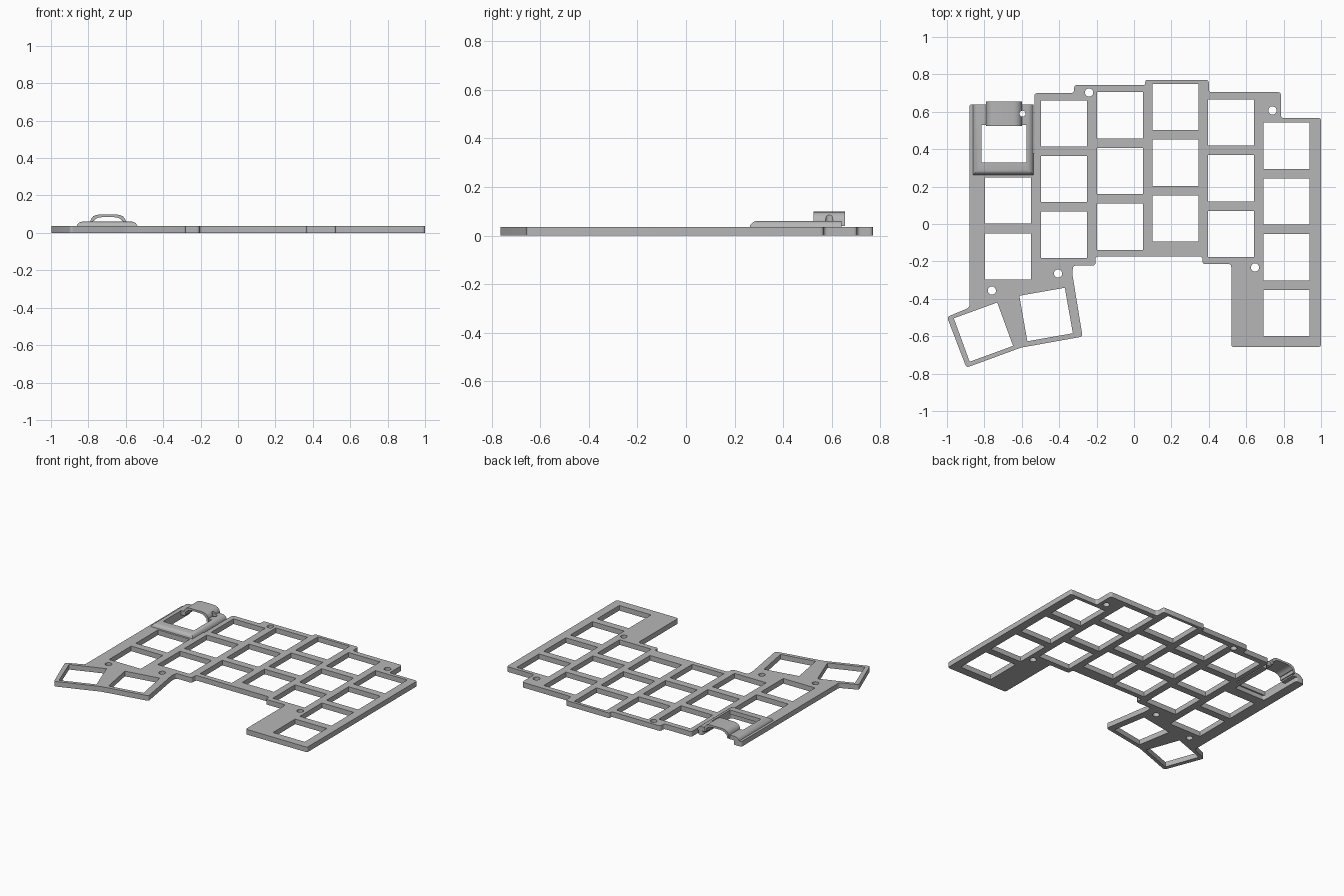
import bpy, bmesh, math
from mathutils import Vector, Matrix

old = bpy.data.objects.get("Cube")
if old:
    bpy.data.objects.remove(old)

THICK = 0.036
KEY = 0.247

grey = bpy.data.materials.new("plate grey")
grey.use_nodes = True
grey.diffuse_color = (0.47, 0.47, 0.47, 1)
grey.node_tree.nodes["Principled BSDF"].inputs["Base Color"].default_value = grey.diffuse_color


def add_object(name, mesh):
    ob = bpy.data.objects.new(name, mesh)
    bpy.context.scene.collection.objects.link(ob)
    return ob


def finish(name, bm):
    bmesh.ops.remove_doubles(bm, verts=bm.verts, dist=1e-5)
    bmesh.ops.recalc_face_normals(bm, faces=bm.faces)
    mesh = bpy.data.meshes.new(name)
    bm.to_mesh(mesh)
    bm.free()
    mesh.materials.append(grey)
    return add_object(name, mesh)


def rounded(points, r):
    """Round every corner of a closed outline."""
    pts = [Vector(p) for p in points]
    out = []
    for i, p in enumerate(pts):
        a, b = pts[i - 1] - p, pts[(i + 1) % len(pts)] - p
        d = min(r, a.length * 0.4, b.length * 0.4)
        s, e = p + a.normalized() * d, p + b.normalized() * d
        for t in (0, 0.25, 0.5, 0.75, 1):
            out.append(s * (1 - t) ** 2 + p * 2 * t * (1 - t) + e * t * t)
    return out


def square(x, y, degrees=0):
    turn = Matrix.Rotation(math.radians(degrees), 2)
    h = KEY / 2
    corners = [(-h, -h), (h, -h), (h, h), (-h, h)]
    return [turn @ Vector(c) + Vector((x, y)) for c in corners]


def circle(x, y, r, n=24):
    return [Vector((x + r * math.cos(i * math.tau / n), y + r * math.sin(i * math.tau / n)))
            for i in range(n)]


def loft(name, rings):
    """Closed solid through rings of equal point count."""
    bm = bmesh.new()
    loops = [[bm.verts.new(p) for p in ring] for ring in rings]
    n = len(loops[0])
    for lo, hi in zip(loops, loops[1:]):
        for i in range(n):
            j = (i + 1) % n
            bm.faces.new((lo[i], lo[j], hi[j], hi[i]))
    bm.faces.new(loops[0])
    bm.faces.new(loops[-1])
    return finish(name, bm)


def prism(name, outline, z0, z1):
    return loft(name, [[(p[0], p[1], z) for p in outline] for z in (z0, z1)])


def rect(x0, x1, y0, y1):
    return [(x0, y0), (x1, y0), (x1, y1), (x0, y1)]


def cut(target, cutters):
    for c in cutters:
        mod = target.modifiers.new("cut", 'BOOLEAN')
        mod.object, mod.operation, mod.solver = c, 'DIFFERENCE', 'EXACT'
    bpy.context.view_layer.update()
    target_eval = target.evaluated_get(bpy.context.evaluated_depsgraph_get())
    mesh = bpy.data.meshes.new_from_object(target_eval)
    target.modifiers.clear()
    target.data = mesh


def smooth(ob):
    bpy.ops.object.select_all(action='DESELECT')
    ob.select_set(True)
    bpy.context.view_layer.objects.active = ob
    bpy.ops.object.shade_smooth_by_angle(angle=math.radians(35))


# Plate outline, with the slot under the cover open at the back
outline = [
    (-.88, .64), (-.815, .64), (-.815, .32), (-.575, .32), (-.575, .64), (-.54, .64),
    (-.54, .38), (-.532, .38), (-.532, .70), (-.32, .70), (-.32, .743), (.06, .743),
    (.06, .77), (.40, .77), (.40, .705), (.785, .705), (.785, .567), (1, .567),
    (1, -.658), (.52, -.658), (.52, -.214), (.366, -.214), (.366, -.174),
    (-.206, -.174), (-.206, -.222), (-.325, -.222), (-.33, -.265), (-.275, -.602),
    (-.604, -.661), (-.896, -.768), (-1, -.497), (-.88, -.447)]

# Key openings: column centre, first row centre, row count
columns = [(-.674, .125, 2), (-.375, .538, 3), (-.075, .581, 3),
           (.222, .626, 3), (.518, .543, 3), (.816, .418, 4)]
holes = [square(x, y - .298 * row) for x, y, rows in columns for row in range(rows)]
holes += [square(-.805, -.578, 20), square(-.47, -.484, 10)]

# Screw holes
for x, y in [(-.24, .703), (.74, .607), (.647, -.232), (-.406, -.265), (-.76, -.356)]:
    holes.append(circle(x, y, .022))

# Plate as a filled flat curve with depth
curve = bpy.data.curves.new("plate_curve", 'CURVE')
curve.dimensions = '2D'
curve.fill_mode = 'BOTH'
curve.extrude = THICK / 2
for loop in [rounded(outline, .016)] + holes:
    spline = curve.splines.new('POLY')
    spline.points.add(len(loop) - 1)
    for point, p in zip(spline.points, loop):
        point.co = (p[0], p[1], 0, 1)
    spline.use_cyclic_u = True
shape = add_object("plate_curve", curve)
bpy.context.view_layer.update()
flat = bpy.data.meshes.new_from_object(shape.evaluated_get(bpy.context.evaluated_depsgraph_get()))
bm = bmesh.new()
bm.from_mesh(flat)
bmesh.ops.translate(bm, verts=bm.verts, vec=(0, 0, THICK / 2))
bpy.data.objects.remove(shape)
bpy.data.meshes.remove(flat)
plate = finish("key_plate", bm)
smooth(plate)

# Raised cover with rounded front and sides
rings = []
for z, inset in [(.03, 0), (.042, .002), (.052, .01), (.058, .02), (.06, .03)]:
    rings.append([(x, y, z) for x, y in
                  rect(-.863 + inset, -.537 - inset, .262 + inset, .64)])
cover = loft("connector_cover", rings)

# Arched tunnel at the back of the cover
half = [(.097, .04), (.095, .062), (.09, .077), (.079, .089), (.063, .096), (.045, .098)]
inner = [(x - .014, z - (.014 if i > 1 else 0)) for i, (x, z) in enumerate(half)]


def mirrored(side):
    return [(-.695 - x, z) for x, z in side] + [(-.695 + x, z) for x, z in reversed(side)]


arch_outline = mirrored(half) + mirrored(inner)[::-1]
arch = loft("connector_arch", [[(x, y, z) for x, z in arch_outline] for y in (.525, .655)])

# Window, tunnel and side hole
window = prism("window_cutter", rect(-.815, -.575, .33, .53), -.1, .2)
tunnel = prism("tunnel_cutter", rect(-.785, -.605, .5, .7), -.1, .2)
pin = prism("pin_cutter", circle(-.596, .59, .016), -.1, .09)
cut(cover, [window, tunnel, pin])
cut(arch, [pin])
for helper in (window, tunnel, pin):
    bpy.data.objects.remove(helper)
smooth(cover)
smooth(arch)
